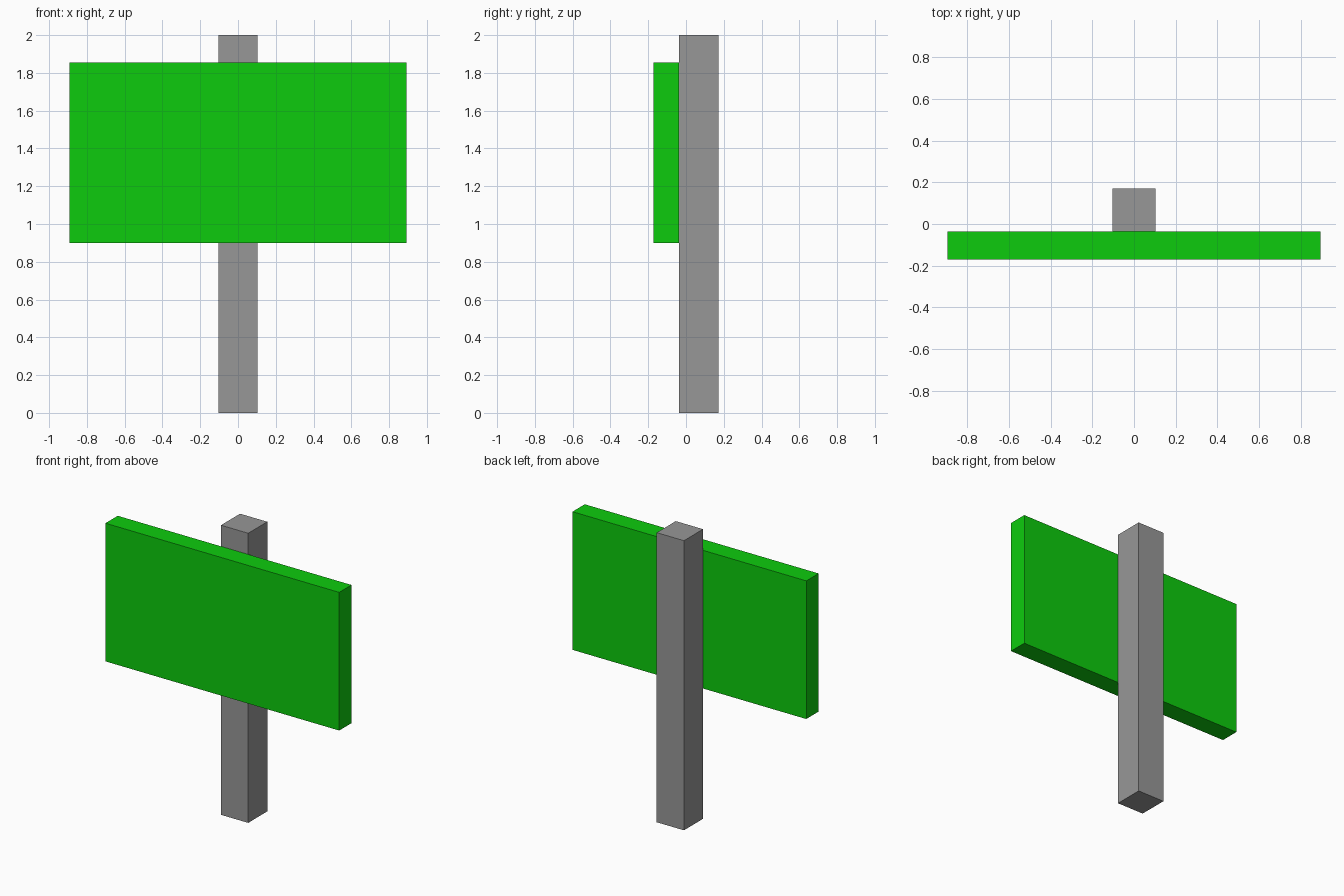
import bpy

cube = bpy.data.objects.get("Cube")
if cube:
    bpy.data.objects.remove(cube, do_unlink=True)


def material(name, rgb):
    mat = bpy.data.materials.new(name)
    mat.use_nodes = True
    color = (*rgb, 1.0)
    mat.diffuse_color = color
    mat.node_tree.nodes["Principled BSDF"].inputs["Base Color"].default_value = color
    return mat


def box(name, low, high, mat):
    """Axis-aligned box between two corners."""
    center = [(a + b) / 2 for a, b in zip(low, high)]
    bpy.ops.mesh.primitive_cube_add(size=1, location=center)
    obj = bpy.context.object
    obj.name = name
    obj.scale = [b - a for a, b in zip(low, high)]
    bpy.ops.object.transform_apply(location=False, rotation=False, scale=True)
    obj.data.materials.append(mat)
    return obj


grey = material("post grey", (0.31, 0.31, 0.31))
green = material("board green", (0.004, 0.6, 0.004))

depth = 0.171        # half of the full depth
joint = -0.037       # plane where board meets post
post_half = 0.104
board_half = 0.893

# Square upright post
box("post", (-post_half, joint, 0), (post_half, depth, 2), grey)

# Flat board fixed to the front of the post
box("sign_board", (-board_half, -depth, 0.9), (board_half, joint, 1.854), green)
